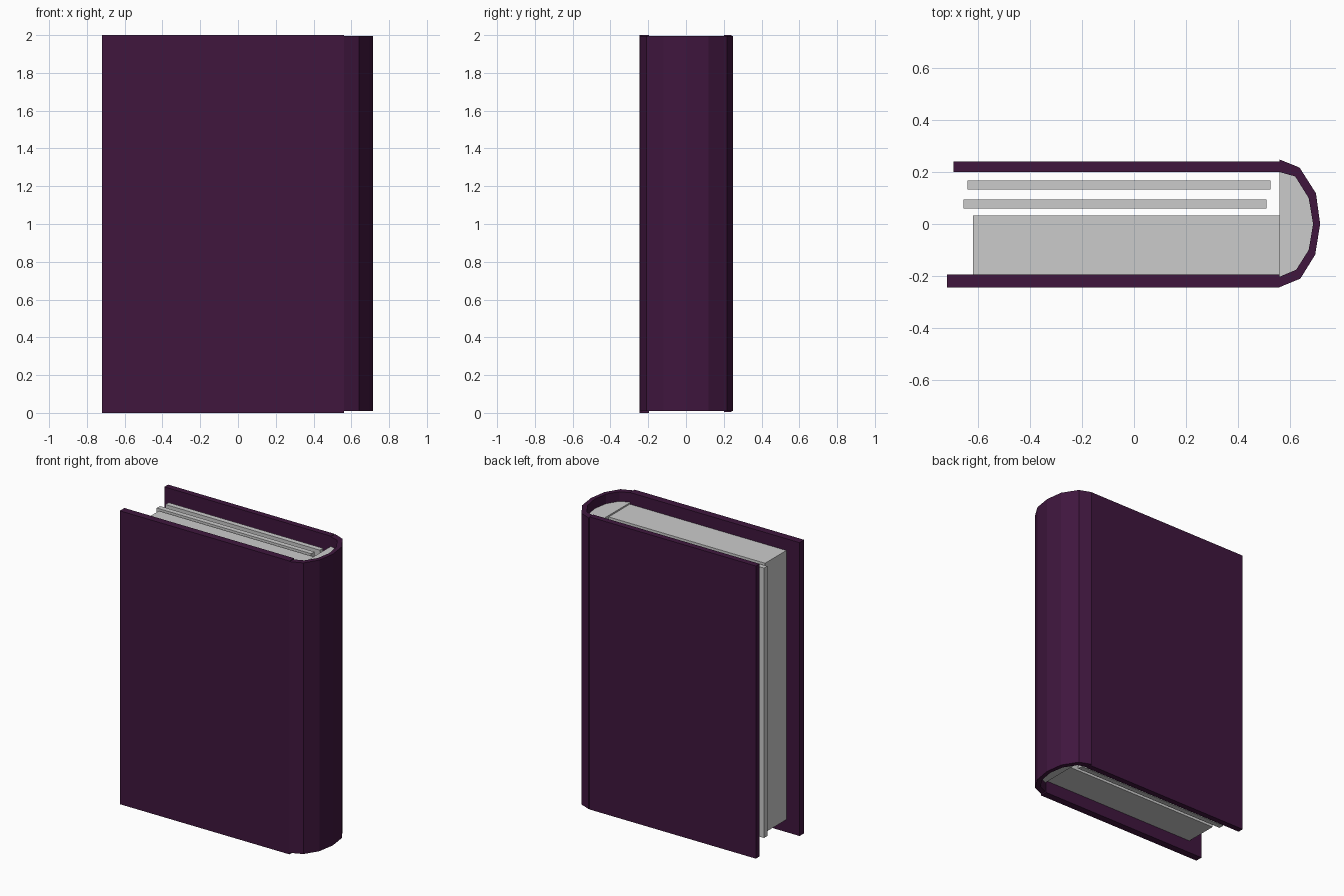
import bpy
import bmesh

if "Cube" in bpy.data.objects:
    bpy.data.objects.remove(bpy.data.objects["Cube"])

leather = bpy.data.materials.new("dark_purple_cover")
leather.diffuse_color = (0.05, 0.008, 0.048, 1)
leather.use_nodes = True
leather.node_tree.nodes["Principled BSDF"].inputs["Base Color"].default_value = leather.diffuse_color


def prism(name, outline, z0, z1, mat=None):
    """Extrude an outline seen from above between two heights."""
    bm = bmesh.new()
    face = bm.faces.new([bm.verts.new((x, y, z0)) for x, y in outline])
    ext = bmesh.ops.extrude_face_region(bm, geom=[face])
    top = [v for v in ext["geom"] if isinstance(v, bmesh.types.BMVert)]
    bmesh.ops.translate(bm, verts=top, vec=(0, 0, z1 - z0))
    bmesh.ops.recalc_face_normals(bm, faces=bm.faces)
    mesh = bpy.data.meshes.new(name)
    bm.to_mesh(mesh)
    bm.free()
    if mat:
        mesh.materials.append(mat)
    obj = bpy.data.objects.new(name, mesh)
    bpy.context.collection.objects.link(obj)
    return obj


def slab(name, x0, x1, y0, y1, z0, z1, mat=None):
    return prism(name, [(x0, y0), (x1, y0), (x1, y1), (x0, y1)], z0, z1, mat)


# Cover boards
slab("front_cover", -0.72, 0.56, -0.245, -0.195, 0.0, 2.0, leather)
slab("back_cover", -0.695, 0.56, 0.20, 0.24, 0.005, 2.0, leather)

# Rounded spine, faceted shell
outer = [(0.56, -0.243), (0.64, -0.21), (0.697, -0.118), (0.716, 0.0),
         (0.70, 0.118), (0.637, 0.217), (0.56, 0.248)]
inner = [(0.56, -0.203), (0.624, -0.176), (0.672, -0.10), (0.689, 0.0),
         (0.672, 0.10), (0.62, 0.183), (0.56, 0.20)]
prism("spine", outer + inner[::-1], 0.01, 1.995, leather)

# Bound page edge filling the spine
prism("page_binding", inner, 0.075, 1.93)

# Page block and loose sheaves
slab("page_block", -0.62, 0.56, -0.195, 0.033, 0.085, 1.92)
slab("page_sheaf_inner", -0.655, 0.51, 0.06, 0.095, 0.08, 1.92)
slab("page_sheaf_outer", -0.64, 0.525, 0.133, 0.168, 0.08, 1.92)
